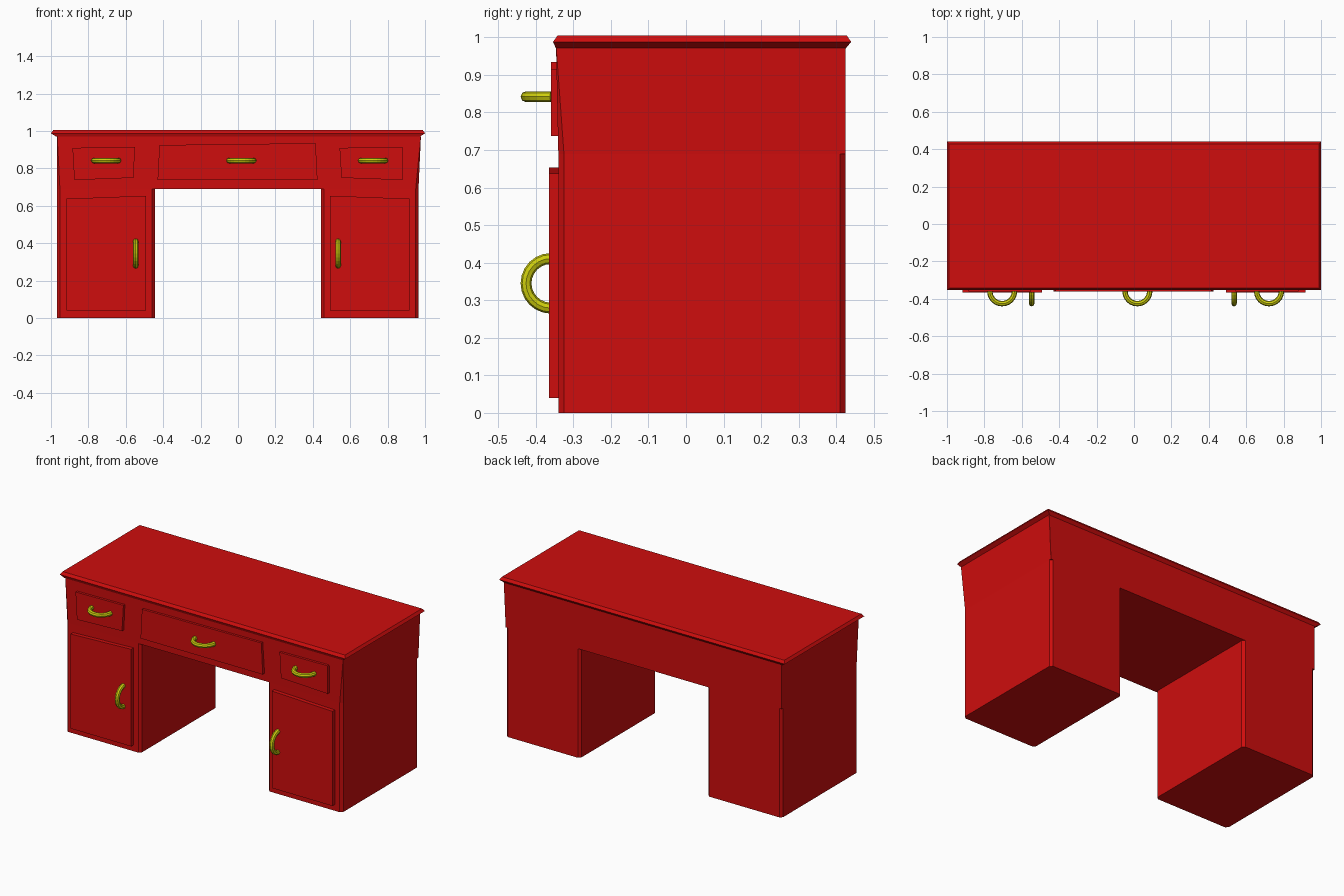
import bpy, bmesh
from math import sin, cos, pi

old = bpy.data.objects.get("Cube")
if old:
    bpy.data.objects.remove(old, do_unlink=True)


def make_material(name, colour):
    mat = bpy.data.materials.new(name)
    mat.use_nodes = True
    mat.diffuse_color = colour
    mat.node_tree.nodes["Principled BSDF"].inputs["Base Color"].default_value = colour
    return mat


red = make_material("red paint", (0.62, 0.004, 0.004, 1))
yellow = make_material("yellow metal", (0.62, 0.62, 0.004, 1))


def add_object(name, data, mat):
    obj = bpy.data.objects.new(name, data)
    data.materials.append(mat)
    bpy.context.collection.objects.link(obj)
    return obj


def loft(name, rings, mat):
    """Join equal-length rings of points into a closed solid."""
    bm = bmesh.new()
    loops = [[bm.verts.new(p) for p in ring] for ring in rings]
    n = len(loops[0])
    for a, b in zip(loops, loops[1:]):
        for i in range(n):
            j = (i + 1) % n
            bm.faces.new((a[i], a[j], b[j], b[i]))
    bm.faces.new(loops[0][::-1])
    bm.faces.new(loops[-1])
    bmesh.ops.recalc_face_normals(bm, faces=bm.faces)
    mesh = bpy.data.meshes.new(name)
    bm.to_mesh(mesh)
    bm.free()
    return add_object(name, mesh, mat)


def rectangle(x0, x1, y0, y1, z):
    return [(x0, y0, z), (x1, y0, z), (x1, y1, z), (x0, y1, z)]


def chamfered(x0, x1, y0, y1, z, front, back):
    """Rectangle with separately sized front and back corner cuts."""
    f, b = front, back
    return [(x0 + f, y0, z), (x1 - f, y0, z), (x1, y0 + f, z), (x1, y1 - b, z),
            (x1 - b, y1, z), (x0 + b, y1, z), (x0, y1 - b, z), (x0, y0 + f, z)]


FRONT, BACK, KNEE = -0.34, 0.425, 0.69
CUT = 0.015

# Two cupboards with trimmed corners
for side, x0, x1 in (("right", -0.967, -0.445), ("left", 0.445, 0.965)):
    loft(side + "_cupboard", [chamfered(x0, x1, FRONT, BACK, z, CUT, CUT)
                              for z in (0, KNEE)], red)

# Drawer case, flaring to square corners under the top
loft("drawer_case", [chamfered(-0.967, 0.965, FRONT, BACK, KNEE, CUT, 0.0005),
                     chamfered(-0.967, 0.978, -0.346, BACK, 0.972, 0.0005, 0.0005)], red)

# Tabletop with a pointed edge
loft("tabletop", [rectangle(-0.972, 0.972, -0.346, 0.425, 0.97),
                  rectangle(-1, 1, -0.354, 0.44, 0.988),
                  rectangle(-0.988, 0.988, -0.342, 0.428, 1.005)], red)


# Raised panels, corners running from bottom left counterclockwise
def panel(name, corners, front):
    loft(name, [[(x, y, z) for x, z in corners] for y in (front, FRONT + 0.01)], red)


for side, s in (("right", -1), ("left", 1)):
    panel(side + "_door", [(s * 0.493, 0.04), (s * 0.916, 0.04),
                           (s * 0.916, 0.638), (s * 0.493, 0.654)], -0.365)
panel("right_drawer", [(-0.875, 0.738), (-0.56, 0.75), (-0.55, 0.915), (-0.885, 0.91)], -0.36)
panel("centre_drawer", [(-0.43, 0.738), (0.425, 0.738), (0.415, 0.935), (-0.42, 0.925)], -0.36)
panel("left_drawer", [(0.553, 0.75), (0.88, 0.738), (0.88, 0.915), (0.543, 0.91)], -0.36)


# Half-ring handles
def handle(name, x, z, upright):
    curve = bpy.data.curves.new(name, "CURVE")
    curve.dimensions = "3D"
    curve.bevel_depth = 0.0145
    curve.bevel_resolution = 2
    curve.use_fill_caps = True
    steps = 12
    path = curve.splines.new("POLY")
    path.points.add(steps)
    for i, point in enumerate(path.points):
        a = pi * i / steps
        along, out = 0.066 * cos(a), 0.066 * sin(a)
        dx, dz = (0, along) if upright else (along, 0)
        point.co = (x + dx, -0.36 - out, z + dz, 1)
    path.use_smooth = False
    add_object(name, curve, yellow)


handle("right_door_handle", -0.547, 0.345, True)
handle("left_door_handle", 0.535, 0.345, True)
handle("right_drawer_handle", -0.705, 0.842, False)
handle("centre_drawer_handle", 0.018, 0.842, False)
handle("left_drawer_handle", 0.722, 0.842, False)
